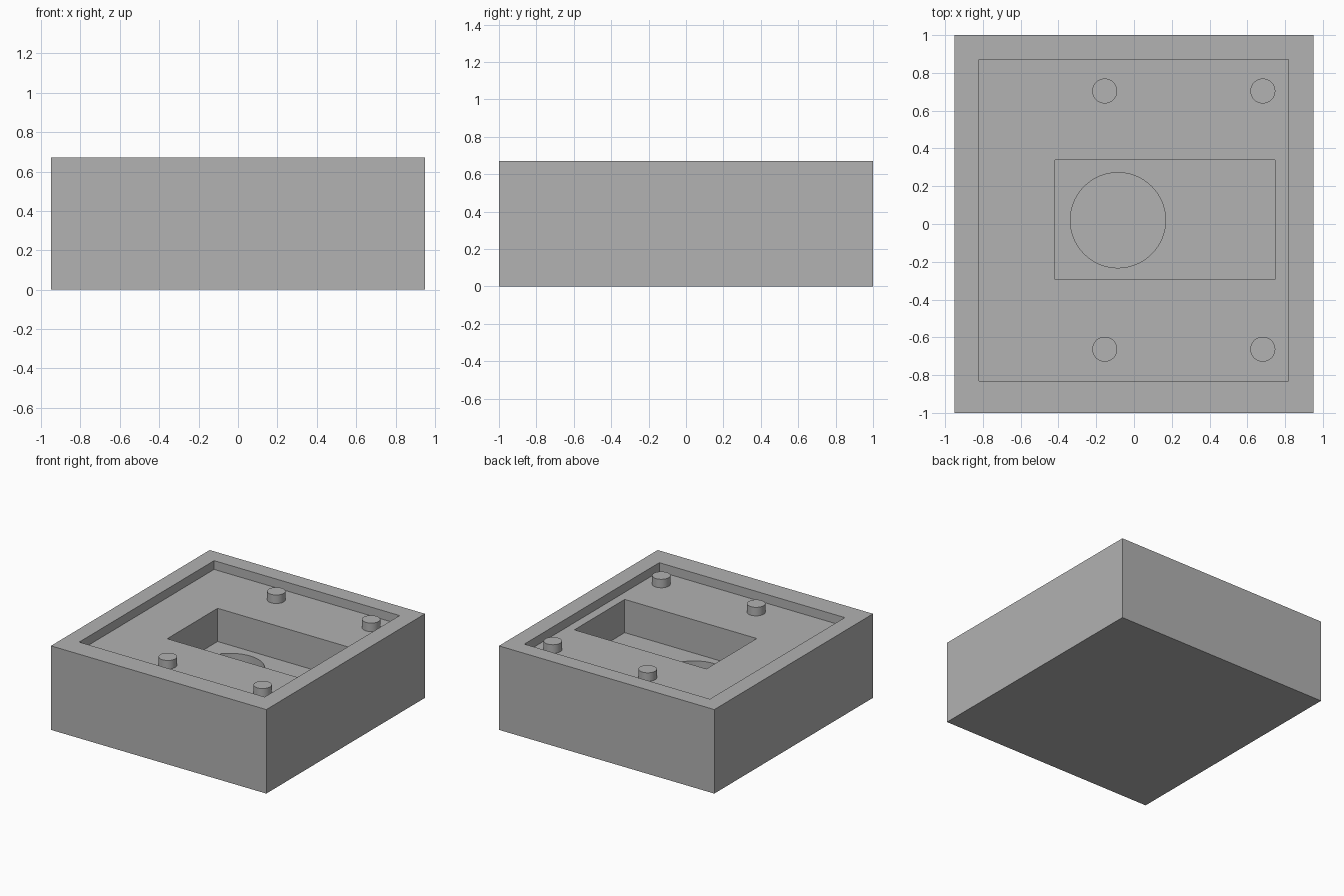
import bpy

default = bpy.data.objects.get("Cube")
if default:
    bpy.data.objects.remove(default, do_unlink=True)

# Single flat colour
grey = bpy.data.materials.new("plain grey")
grey.use_nodes = True
colour = (0.445, 0.445, 0.445, 1)
grey.diffuse_color = colour
grey.node_tree.nodes["Principled BSDF"].inputs["Base Color"].default_value = colour


def box(name, x, y, z):
    """Box from (low, high) ranges on each axis."""
    bpy.ops.mesh.primitive_cube_add(size=1, location=[sum(r) / 2 for r in (x, y, z)])
    ob = bpy.context.object
    ob.name = name
    ob.scale = [r[1] - r[0] for r in (x, y, z)]
    bpy.ops.object.transform_apply(location=True, rotation=False, scale=True)
    ob.data.materials.append(grey)
    return ob


def cylinder(name, x, y, z, radius, sides=64):
    bpy.ops.mesh.primitive_cylinder_add(vertices=sides, radius=radius, depth=z[1] - z[0],
                                        location=(x, y, sum(z) / 2))
    ob = bpy.context.object
    ob.name = name
    ob.data.materials.append(grey)
    return ob


def smooth(ob):
    bpy.ops.object.select_all(action="DESELECT")
    ob.select_set(True)
    bpy.context.view_layer.objects.active = ob
    bpy.ops.object.shade_smooth_by_angle()


def cut(body, cutter):
    cutter.hide_render = True
    mod = body.modifiers.new("cut", "BOOLEAN")
    mod.operation = "DIFFERENCE"
    mod.solver = "EXACT"
    mod.object = cutter
    bpy.context.view_layer.objects.active = body
    bpy.ops.object.modifier_apply(modifier=mod.name)
    bpy.data.objects.remove(cutter, do_unlink=True)


TOP, LEDGE, FLOOR, BASE = 0.67, 0.6, 0.335, 0.07

# Housing block with a shallow tray, a deep pocket and a round blind hole
housing = box("housing", (-0.95, 0.95), (-1, 1), (0, TOP))
cut(housing, box("tray_cutter", (-0.82, 0.817), (-0.83, 0.87), (LEDGE, 1)))
cut(housing, box("pocket_cutter", (-0.418, 0.747), (-0.295, 0.34), (FLOOR, 1)))
cut(housing, cylinder("hole_cutter", -0.085, 0.02, (BASE, 0.9), 0.252, 96))
smooth(housing)

# Four mounting pegs standing on the tray floor
for side, x in (("right", -0.155), ("left", 0.682)):
    for end, y in (("front", -0.663), ("back", 0.704)):
        smooth(cylinder(f"{end}_{side}_peg", x, y, (LEDGE - 0.02, TOP - 0.002), 0.066))
